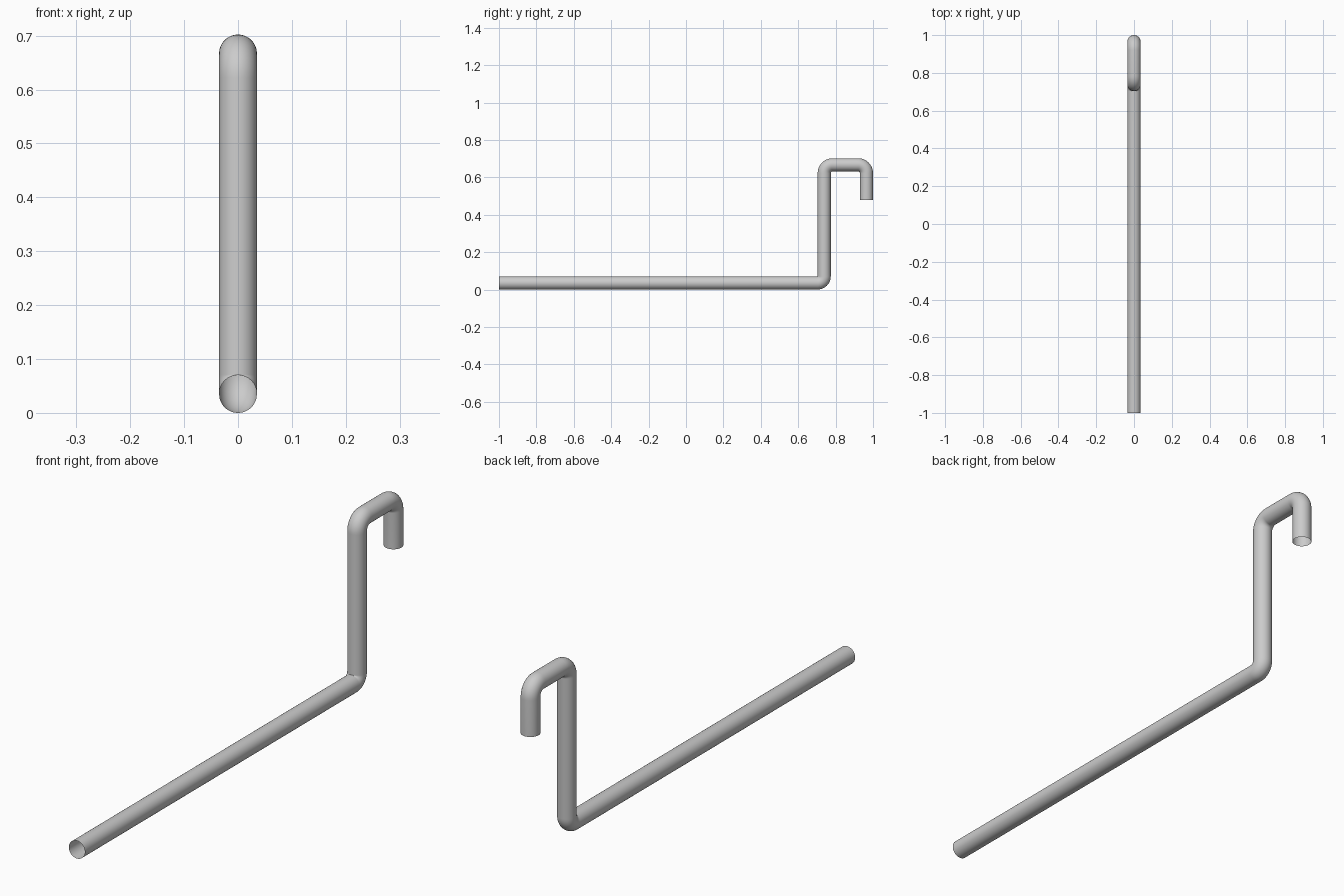
import bpy, bmesh, math
from mathutils import Vector

if "Cube" in bpy.data.objects:
    bpy.data.objects.remove(bpy.data.objects["Cube"])

R = 0.035          # pipe radius
SIDES = 48
STEPS = 12         # rings per bend

# Centre line corners as (y, z), with a bend radius for each inner corner
corners = [(-1.0, 0.035), (0.739, 0.035), (0.739, 0.667), (0.965, 0.667), (0.965, 0.48)]
bends = [0.036, 0.045, 0.045]
pts = [Vector(c) for c in corners]


def centre_line():
    """Return (point, direction) pairs along the rounded path."""
    path = [(pts[0], (pts[1] - pts[0]).normalized())]
    for i, rad in enumerate(bends, 1):
        d0 = (pts[i] - pts[i - 1]).normalized()
        d1 = (pts[i + 1] - pts[i]).normalized()
        centre = pts[i] - d0 * rad + d1 * rad
        for k in range(STEPS + 1):
            a = math.pi / 2 * k / STEPS
            path.append((centre + rad * (d0 * math.sin(a) - d1 * math.cos(a)),
                         d0 * math.cos(a) + d1 * math.sin(a)))
    path.append((pts[-1], (pts[-1] - pts[-2]).normalized()))
    return path


# Open-ended bent pipe: sweep a ring along the centre line
bm = bmesh.new()
rings = []
for p, d in centre_line():
    side = Vector((-d.y, d.x))
    ring = []
    for j in range(SIDES):
        a = 2 * math.pi * j / SIDES
        q = p + side * (R * math.sin(a))
        ring.append(bm.verts.new((R * math.cos(a), q.x, q.y)))
    rings.append(ring)
for r0, r1 in zip(rings, rings[1:]):
    for j in range(SIDES):
        k = (j + 1) % SIDES
        bm.faces.new((r0[j], r1[j], r1[k], r0[k]))

# Make the wall face outwards
bm.faces.ensure_lookup_table()
bm.normal_update()
first = bm.faces[0]
c = first.calc_center_median()
if first.normal.dot(Vector((c.x, 0, c.z - R))) < 0:
    bmesh.ops.reverse_faces(bm, faces=bm.faces[:])

for f in bm.faces:
    f.smooth = True
mesh = bpy.data.meshes.new("bent_pipe")
bm.to_mesh(mesh)
bm.free()
pipe = bpy.data.objects.new("bent_pipe", mesh)
bpy.context.collection.objects.link(pipe)
